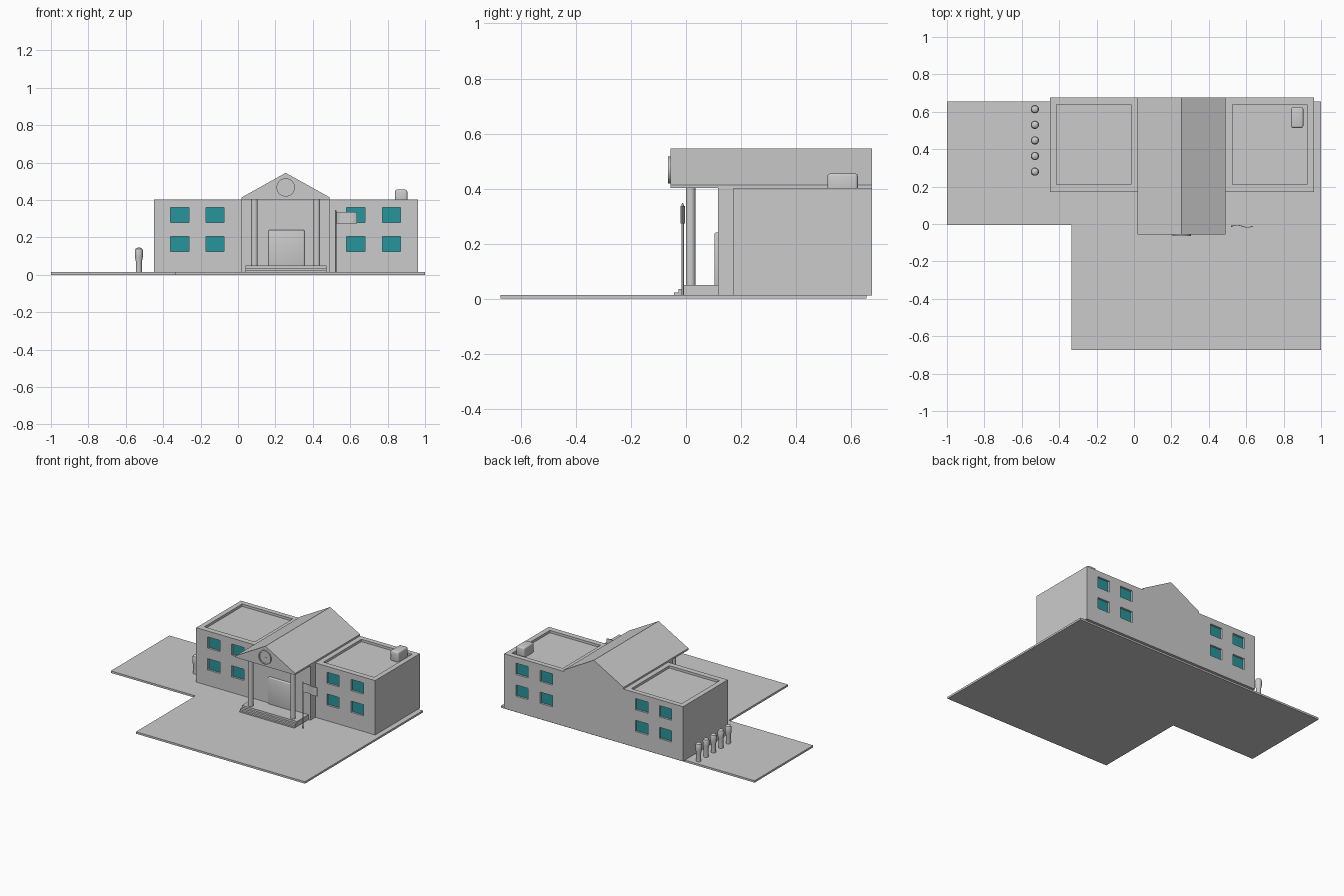
import bpy, bmesh, math

if "Cube" in bpy.data.objects:
    bpy.data.objects.remove(bpy.data.objects["Cube"])

teal = bpy.data.materials.new("teal_glass")
teal.diffuse_color = (0.02, 0.30, 0.33, 1)
teal.use_nodes = True
teal.node_tree.nodes["Principled BSDF"].inputs["Base Color"].default_value = teal.diffuse_color


def finish(name, bm, smooth=False, mat=None):
    bmesh.ops.recalc_face_normals(bm, faces=bm.faces)
    me = bpy.data.meshes.new(name)
    bm.to_mesh(me)
    bm.free()
    ob = bpy.data.objects.new(name, me)
    bpy.context.collection.objects.link(ob)
    if mat:
        me.materials.append(mat)
    if smooth:
        bpy.ops.object.select_all(action='DESELECT')
        bpy.context.view_layer.objects.active = ob
        ob.select_set(True)
        bpy.ops.object.shade_smooth_by_angle(angle=math.radians(35))
    return ob


def add_box(bm, x0, x1, y0, y1, z0, z1):
    vs = bmesh.ops.create_cube(bm, size=1)["verts"]
    for v in vs:
        v.co = ((x0 + x1) / 2 + v.co.x * (x1 - x0),
                (y0 + y1) / 2 + v.co.y * (y1 - y0),
                (z0 + z1) / 2 + v.co.z * (z1 - z0))


def box(name, *dims, bevel=0, mat=None):
    bm = bmesh.new()
    add_box(bm, *dims)
    if bevel:
        bmesh.ops.bevel(bm, geom=bm.edges[:], offset=bevel, segments=3,
                        profile=0.5, affect='EDGES')
    return finish(name, bm, bool(bevel), mat)


def prism(name, pts, vec):
    bm = bmesh.new()
    f = bm.faces.new([bm.verts.new(p) for p in pts])
    r = bmesh.ops.extrude_face_region(bm, geom=[f], use_keep_orig=True)
    moved = [g for g in r["geom"] if isinstance(g, bmesh.types.BMVert)]
    bmesh.ops.translate(bm, verts=moved, vec=vec)
    return finish(name, bm)


def lathe(name, profile, loc, segs=24, tilt=0):
    bm = bmesh.new()
    vs = [bm.verts.new((r, 0, z)) for r, z in profile]
    es = [bm.edges.new(p) for p in zip(vs, vs[1:])]
    bmesh.ops.spin(bm, geom=vs + es, cent=(0, 0, 0), axis=(0, 0, 1),
                   angle=2 * math.pi, steps=segs)
    bmesh.ops.remove_doubles(bm, verts=bm.verts, dist=1e-5)
    ob = finish(name, bm, True)
    ob.location = loc
    ob.rotation_euler.x = tilt
    return ob


CX = 0.255            # centre line of the building
Y0, Y1 = 0.172, 0.675  # wing front and back

# L-shaped ground slab
prism("ground_slab", [(x, y, 0) for x, y in
      [(-1, -0.005), (-0.333, -0.005), (-0.333, -0.674), (1, -0.674), (1, 0.655), (-1, 0.655)]],
      (0, 0, 0.014))

# wings with recessed windows and a sunken flat roof
for side, x0, x1, wins in (("left", -0.45, 0.02, (-0.36, -0.171)),
                           ("right", 0.49, 0.962, (0.581, 0.773))):
    wing = box(side + "_wing", x0, x1, Y0, Y1, 0.012, 0.402)
    bm = bmesh.new()
    add_box(bm, x0 + 0.036, x1 - 0.036, Y0 + 0.04, Y1 - 0.036, 0.385, 0.5)
    for wx in wins:
        for wz in (0.125, 0.28):
            w = 0.097
            add_box(bm, wx, wx + w, Y0 - 0.05, Y0 + 0.018, wz, wz + 0.08)
            add_box(bm, wx, wx + w, Y1 - 0.018, Y1 + 0.05, wz, wz + 0.08)
            for tag, y in (("front", Y0 + 0.014), ("back", Y1 - 0.024)):
                box(f"{side}_{tag}_window_glass", wx, wx + w, y, y + 0.01,
                    wz, wz + 0.08, mat=teal)
    cutter = finish("wing_cutter", bm)
    cutter.hide_render = True
    mod = wing.modifiers.new("cut", 'BOOLEAN')
    mod.operation, mod.solver, mod.object = 'DIFFERENCE', 'EXACT', cutter
    bpy.context.view_layer.objects.active = wing
    bpy.ops.object.modifier_apply(modifier="cut")
    bpy.data.objects.remove(cutter)

# central hall and gabled roof that reaches out over the porch
box("central_hall", 0.02, 0.49, 0.116, Y1, 0.012, 0.404)
prism("gable_roof", [(x, -0.056, z) for x, z in
      [(0.02, 0.402), (0.49, 0.402), (0.49, 0.414), (CX, 0.545), (0.02, 0.414)]],
      (0, Y1 + 0.056, 0))

# porch steps, each lower one longer
for i, (y, top) in enumerate(((-0.012, 0.05), (-0.028, 0.036), (-0.043, 0.023))):
    box(f"porch_step_{i}", 0.04, 0.474, y, 0.12, 0.005, top)

# door
box("front_door", 0.163, 0.355, 0.103, 0.125, 0.045, 0.24, bevel=0.006)

# porch columns
for sx in (-1, 1):
    lathe("porch_column", [(0, 0.045), (0.0175, 0.045), (0.0175, 0.404), (0, 0.404)],
          (CX + sx * 0.167, 0.017, 0))

# round clock: recessed face, raised rim and hands
lathe("clock", [(0, 0), (0.049, 0), (0.049, 0.010), (0.041, 0.010), (0.041, 0.005), (0, 0.005)],
      (CX, -0.055, 0.467), 32, math.pi / 2)
box("clock_minute_hand", CX - 0.002, CX + 0.002, -0.063, -0.058, 0.465, 0.499)
box("clock_hour_hand", CX - 0.002, CX + 0.024, -0.063, -0.058, 0.465, 0.469)

# flagpole with waving flag
lathe("flagpole", [(0, 0.005), (0.004, 0.005), (0.004, 0.34), (0.003, 0.346), (0, 0.348)],
      (0.522, -0.012, 0), 12)
n = 16
wave = [(0.522 + 0.113 * i / n, -0.012 + 0.006 * math.sin(i / n * 2 * math.pi)) for i in range(n + 1)]
outline = [(x, y - 0.002, 0.273) for x, y in wave] + [(x, y + 0.002, 0.273) for x, y in wave[::-1]]
prism("flag", outline, (0, 0, 0.063))

# row of bollards beside the left wing
for i in range(5):
    lathe("bollard", [(0, 0.0), (0.016, 0.0), (0.016, 0.07), (0.021, 0.095), (0.022, 0.128),
                      (0.018, 0.139), (0.010, 0.144), (0, 0.146)],
          (-0.53, 0.28 + i * 0.0835, 0), 20)

# rooftop air unit
box("rooftop_unit", 0.84, 0.905, 0.514, 0.624, 0.38, 0.455, bevel=0.01)
